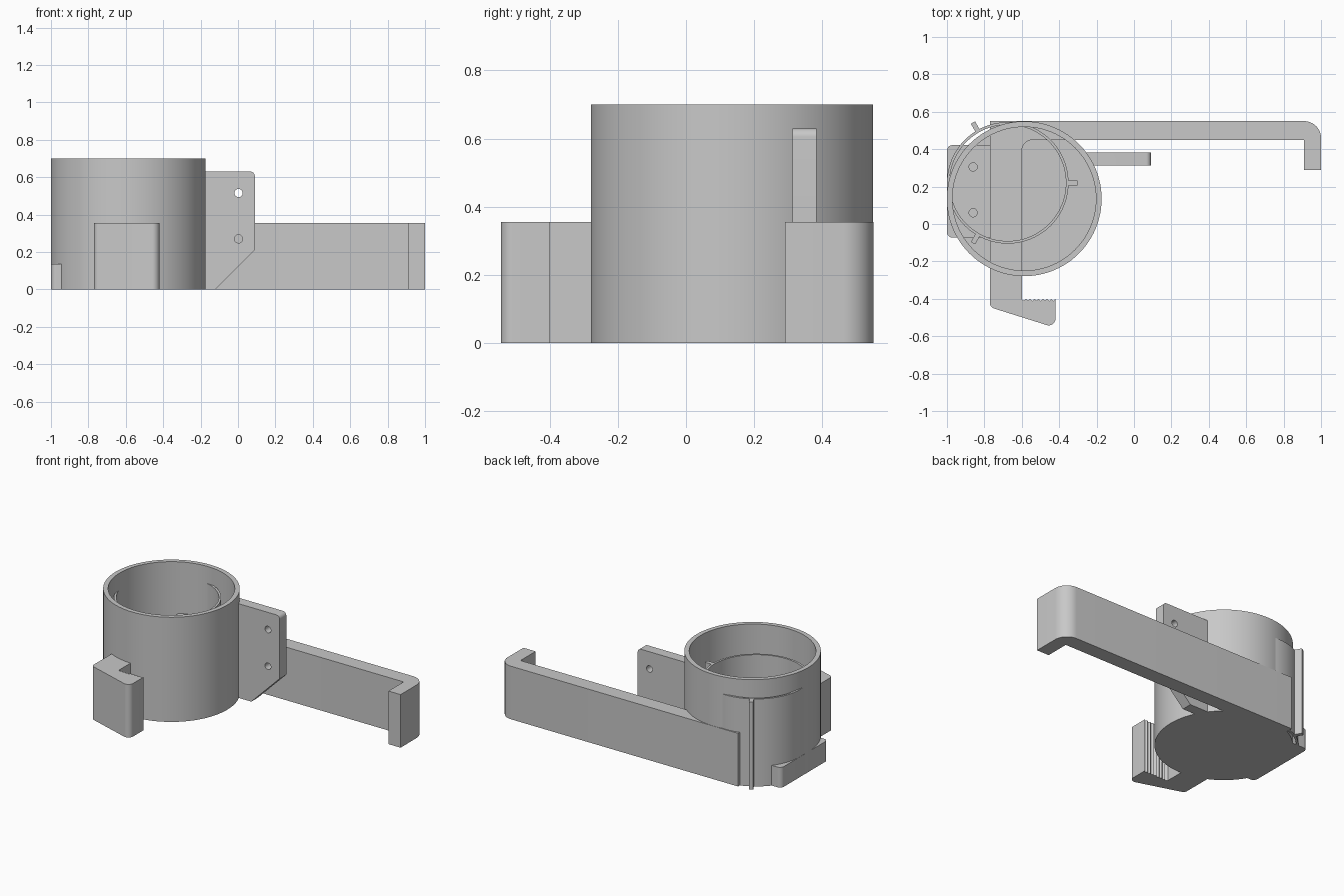
import bpy, bmesh, math
from mathutils import Vector, Matrix

if "Cube" in bpy.data.objects:
    bpy.data.objects.remove(bpy.data.objects["Cube"])

grey = bpy.data.materials.new("light_grey")
grey.diffuse_color = (0.58, 0.58, 0.58, 1)
grey.use_nodes = True
grey.node_tree.nodes["Principled BSDF"].inputs["Base Color"].default_value = grey.diffuse_color

CUP = (-0.587, 0.135)     # cup axis
RING = (-0.675, 0.22)     # off-centre inner ring axis


def circle(center, r, n=96):
    return [(center[0] + r * math.cos(2 * math.pi * i / n),
             center[1] + r * math.sin(2 * math.pi * i / n)) for i in range(n)]


def rounded(points, steps=8):
    """Polygon whose corners (x, y, radius) are filleted."""
    out = []
    for i, (x, y, r) in enumerate(points):
        p = Vector((x, y))
        if r == 0:
            out.append((x, y))
            continue
        a = (Vector(points[i - 1][:2]) - p).normalized()
        b = (Vector(points[(i + 1) % len(points)][:2]) - p).normalized()
        half = a.angle(b) / 2
        center = p + (a + b).normalized() * (r / math.sin(half))
        start = p + a * (r / math.tan(half)) - center
        end = p + b * (r / math.tan(half)) - center
        for k in range(steps + 1):
            d = start.lerp(end, k / steps).normalized() * r
            out.append(tuple(center + d))
    return out


def prism(name, loops, z0, z1, matrix=None):
    """Extrude an outline, with optional hole loops, from z0 to z1."""
    curve = bpy.data.curves.new(name, 'CURVE')
    curve.dimensions = '2D'
    curve.fill_mode = 'BOTH'
    curve.extrude = (z1 - z0) / 2
    for loop in loops:
        s = curve.splines.new('POLY')
        s.points.add(len(loop) - 1)
        for pt, (x, y) in zip(s.points, loop):
            pt.co = (x, y, 0, 1)
        s.use_cyclic_u = True
    temp = bpy.data.objects.new(name + "_outline", curve)
    bpy.context.collection.objects.link(temp)
    bpy.context.view_layer.update()
    mesh = bpy.data.meshes.new_from_object(
        temp.evaluated_get(bpy.context.evaluated_depsgraph_get()))
    bpy.data.objects.remove(temp)
    mesh.transform(Matrix.Translation((0, 0, (z0 + z1) / 2)))
    if matrix:
        mesh.transform(matrix)
    bm = bmesh.new()
    bm.from_mesh(mesh)
    bmesh.ops.remove_doubles(bm, verts=bm.verts, dist=1e-5)
    bmesh.ops.recalc_face_normals(bm, faces=bm.faces)
    bm.to_mesh(mesh)
    bm.free()
    mesh.materials.clear()
    mesh.materials.append(grey)
    obj = bpy.data.objects.new(name, mesh)
    bpy.context.collection.objects.link(obj)
    bpy.ops.object.select_all(action='DESELECT')
    obj.select_set(True)
    bpy.context.view_layer.objects.active = obj
    bpy.ops.object.shade_smooth_by_angle(angle=math.radians(25))
    return obj


# Cup wall and floor
prism("cup_wall", [circle(CUP, 0.414), circle(CUP, 0.384)], 0, 0.70)
prism("cup_floor", [circle(CUP, 0.40)], 0, 0.03)

# Thin inner ring with three radial tabs
prism("inner_ring", [circle(RING, 0.325), circle(RING, 0.311)], 0, 0.585)
for i in range(3):
    turn = Matrix.Translation((*RING, 0)) @ Matrix.Rotation(i * 2 * math.pi / 3, 4, 'Z')
    prism(f"ring_tab_{i + 1}",
          [[(0.318, -0.013), (0.372, -0.013), (0.372, 0.013), (0.318, 0.013)]],
          0, 0.585, turn)

# Clamp arm: long bar with a hook, cross bar under the cup, toothed foot
teeth = []
for i in range(8):
    x = -0.42 - i * 0.0225
    teeth += [(x, -0.40, 0), (x - 0.01125, -0.411, 0)]
arm = [(-0.77, 0.55, 0), (-0.77, -0.445, 0.03), (-0.42, -0.555, 0.035)]
arm += teeth
arm += [(-0.60, -0.40, 0), (-0.60, 0.45, 0.06), (0.91, 0.45, 0),
        (0.91, 0.29, 0), (1.0, 0.29, 0), (1.0, 0.55, 0.09)]
prism("clamp_arm", [rounded(arm)], 0, 0.355)

# Low side plate with two screw holes
plate = [(-1.0, -0.073, 0.03), (-0.765, -0.073, 0), (-0.765, 0.422, 0), (-1.0, 0.422, 0.03)]
prism("side_plate", [rounded(plate), circle((-0.86, 0.06), 0.022, 24),
                     circle((-0.86, 0.305), 0.022, 24)], 0, 0.135)

# Upright bracket with two holes, drawn in x-z and stood up facing the front
bracket = [(-0.24, 0, 0), (-0.12, 0, 0), (0.09, 0.21, 0.01), (0.09, 0.63, 0.025), (-0.24, 0.63, 0)]
stand = Matrix.Rotation(math.pi / 2, 4, 'X')
obj = prism("bracket", [rounded(bracket), circle((0.003, 0.27), 0.022, 24),
                        circle((0.003, 0.515), 0.022, 24)], -0.382, -0.312, stand)
for v in obj.data.vertices:          # slant the root to follow the cup wall
    if v.co.x < -0.2 and v.co.y > 0.35:
        v.co.x -= 0.04
